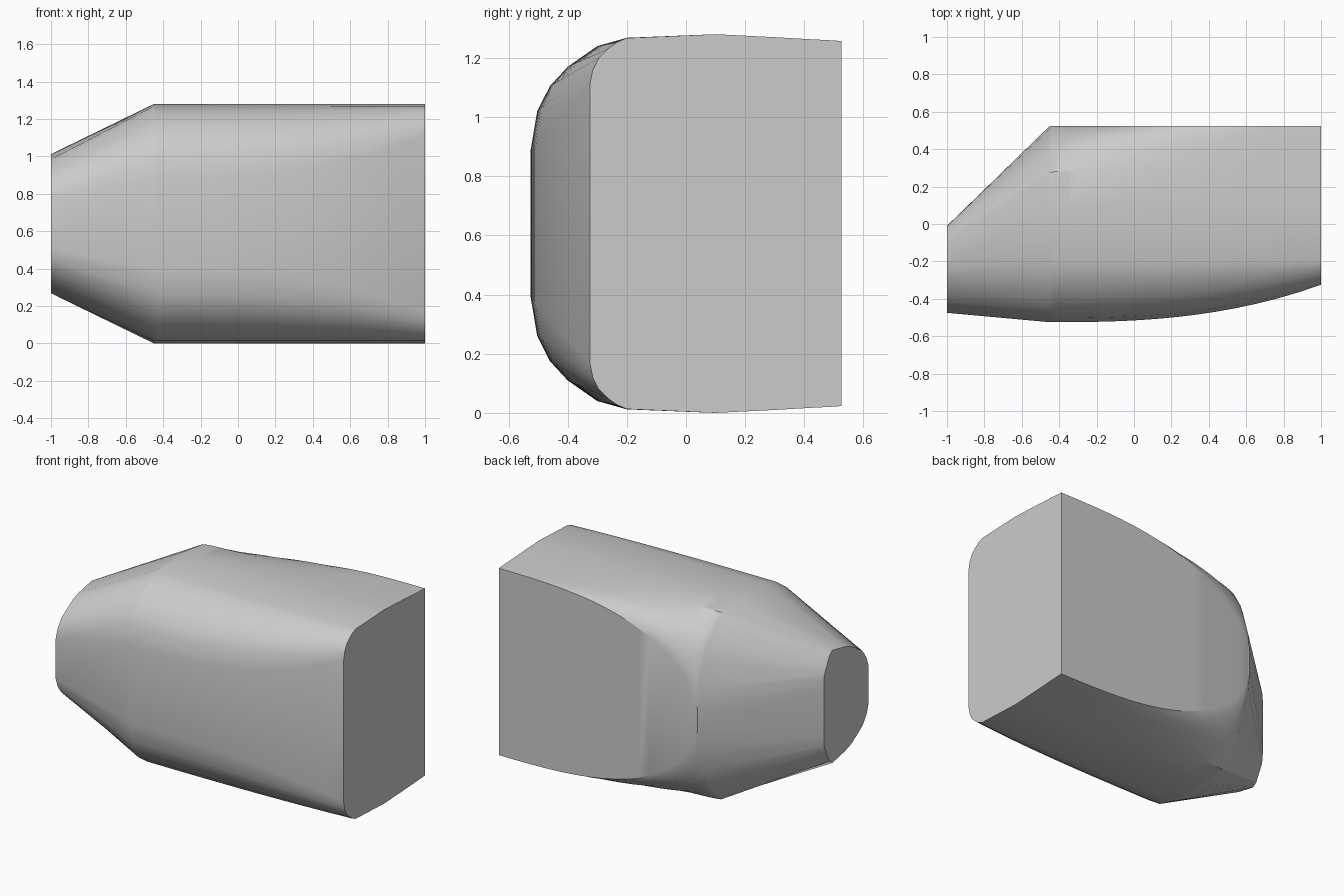
import bpy, bmesh, math

if "Cube" in bpy.data.objects:
    bpy.data.objects.remove(bpy.data.objects["Cube"])

MID = 0.64  # height of the symmetry plane

# Upper half sections as (y, height above middle), from front to back
NOSE = [(-.475, .13), (-.455, .19), (-.415, .245), (-.35, .29), (-.29, .325), (-.23, .345),
        (-.1, .372), (-.07, .35), (-.04, .29), (-.02, .25), (-.012, .22), (-.01, .15)]
SHOULDER = [(-.525, .25), (-.503, .38), (-.46, .465), (-.4, .53), (-.3, .6), (-.2, .628),
            (.1, .64), (.275, .617), (.4, .49), (.46, .37), (.51, .2), (.525, .07)]
TAIL = [(-.325, .47), (-.315, .52), (-.295, .56), (-.265, .59), (-.235, .612), (-.2, .627),
        (.1, .64), (.3, .63), (.42, .623), (.48, .62), (.51, .618), (.525, .617)]


def blend(u):
    """Section between shoulder and tail; the front and back change at different rates."""
    front = u ** 2.6
    back = (1 - (1 - u) ** 3) ** 0.6
    out = []
    for i, (a, b) in enumerate(zip(SHOULDER, TAIL)):
        w = front if i < 6 else back
        out.append((a[0] + (b[0] - a[0]) * w, a[1] + (b[1] - a[1]) * w))
    return out


# Rings along x
rings = [(-1.0, NOSE)]
STEPS = 18
for k in range(STEPS + 1):
    u = k / STEPS
    u = u ** 1.5 if u < 1 else 1
    rings.append((-0.45 + 1.45 * u, blend(u)))

# Lofted body
bm = bmesh.new()
loops = []
for x, half in rings:
    pts = [(y, MID + h) for y, h in half] + [(y, MID - h) for y, h in reversed(half)]
    loops.append([bm.verts.new((x, y, z)) for y, z in pts])
n = len(loops[0])
for a, b in zip(loops, loops[1:]):
    for i in range(n):
        j = (i + 1) % n
        bm.faces.new((a[i], a[j], b[j], b[i]))
bm.faces.new(loops[0])
bm.faces.new(loops[-1][::-1])
bmesh.ops.recalc_face_normals(bm, faces=bm.faces)

mesh = bpy.data.meshes.new("body_shell")
bm.to_mesh(mesh)
bm.free()
body = bpy.data.objects.new("body_shell", mesh)
bpy.context.collection.objects.link(body)
bpy.context.view_layer.objects.active = body
body.select_set(True)
bpy.ops.object.shade_smooth_by_angle(angle=math.radians(24))
